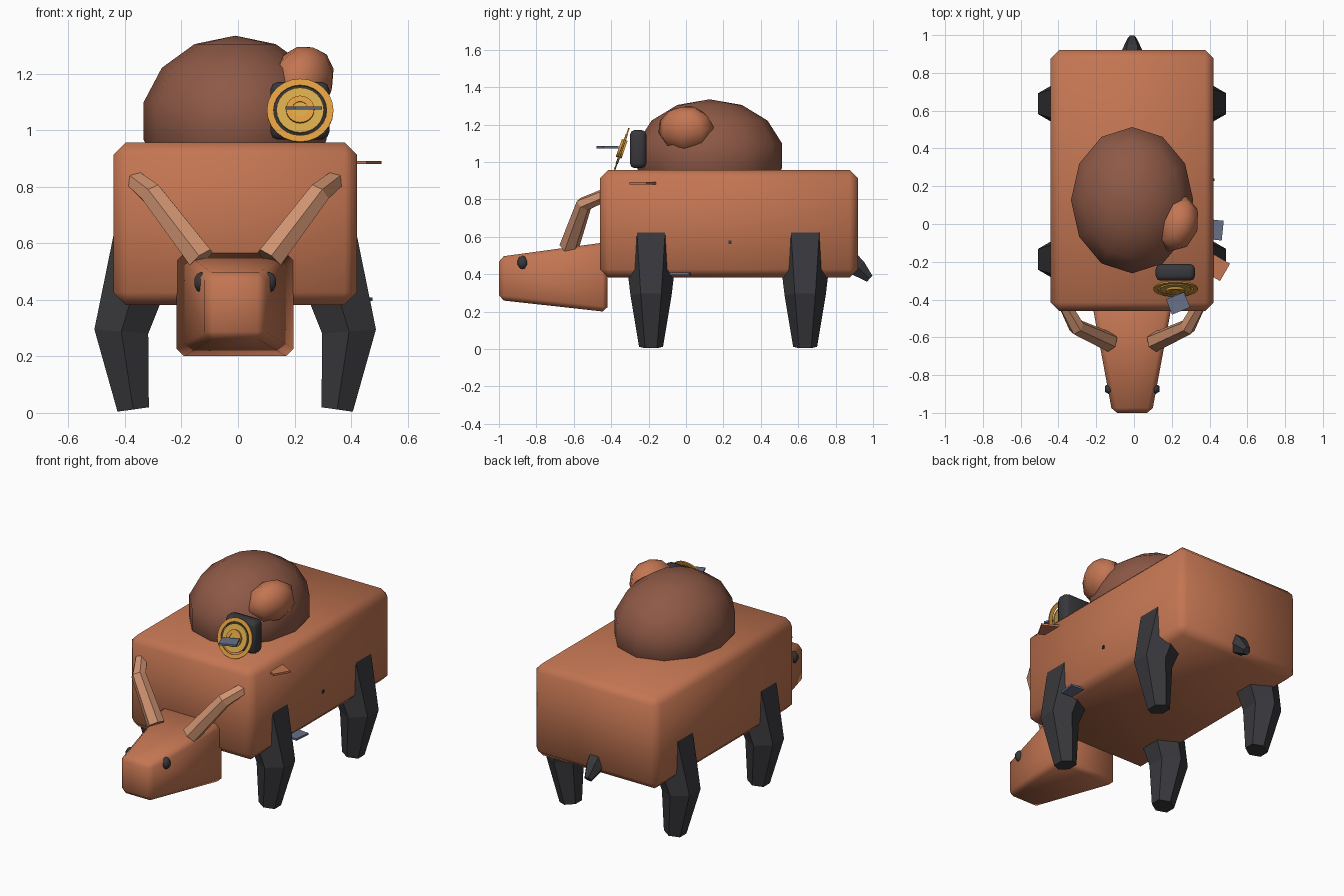
import bpy, bmesh, math
from mathutils import Vector, Matrix, Euler

if "Cube" in bpy.data.objects:
    bpy.data.objects.remove(bpy.data.objects["Cube"])

CX = -0.01  # mirror plane of the animal


def material(name, rgb):
    m = bpy.data.materials.new(name)
    m.diffuse_color = (*rgb, 1)
    m.use_nodes = True
    m.node_tree.nodes["Principled BSDF"].inputs["Base Color"].default_value = m.diffuse_color
    return m


HIDE = material("orange hide", (0.55, 0.18, 0.085))
HUMP = material("brown hump", (0.27, 0.10, 0.062))
DARK = material("charcoal", (0.04, 0.04, 0.046))
HORN = material("tan horn", (0.62, 0.29, 0.165))
GOLD = material("orange gold", (0.74, 0.34, 0.05))
BRASS = material("yellow brass", (0.67, 0.40, 0.07))
STEEL = material("blue grey steel", (0.14, 0.165, 0.25))


def finish(name, bm, mat, loc=(0, 0, 0), rot=(0, 0, 0), smooth=False):
    bmesh.ops.recalc_face_normals(bm, faces=bm.faces[:])
    for f in bm.faces:
        f.smooth = smooth
    me = bpy.data.meshes.new(name)
    bm.to_mesh(me)
    bm.free()
    me.materials.append(mat)
    ob = bpy.data.objects.new(name, me)
    ob.location, ob.rotation_euler = loc, rot
    bpy.context.collection.objects.link(ob)
    return ob


def bevel_all(bm, width, segments=1):
    bmesh.ops.bevel(bm, geom=bm.edges[:], offset=width, segments=segments,
                    affect='EDGES', profile=0.5)


def box(name, mat, loc, size, rot=(0, 0, 0), bevel=0, segments=1):
    bm = bmesh.new()
    bmesh.ops.create_cube(bm, size=1)
    bmesh.ops.scale(bm, vec=size, verts=bm.verts[:])
    if bevel:
        bevel_all(bm, bevel, segments)
    return finish(name, bm, mat, loc, rot, smooth=bool(bevel))


def ball(name, mat, loc, radii, seg, rings, rot=(0, 0, 0), smooth=True):
    bm = bmesh.new()
    bmesh.ops.create_uvsphere(bm, u_segments=seg, v_segments=rings, radius=1)
    bmesh.ops.scale(bm, vec=radii, verts=bm.verts[:])
    return finish(name, bm, mat, loc, rot, smooth)


def loft(name, mat, rings):
    """Closed skin through rings of points."""
    bm = bmesh.new()
    loops = [[bm.verts.new(p) for p in r] for r in rings]
    n = len(loops[0])
    for a, b in zip(loops, loops[1:]):
        for i in range(n):
            j = (i + 1) % n
            bm.faces.new((a[i], a[j], b[j], b[i]))
    bm.faces.new(loops[0])
    bm.faces.new(loops[-1])
    return finish(name, bm, mat)


def hexagon(center, radius, u, v):
    """Six-sided ring with a vertex along v and a flat facing u."""
    return [Vector(center) + radius * (u * math.sin(k * math.pi / 3) + v * math.cos(k * math.pi / 3))
            for k in range(6)]


def tube(name, mat, stations, v):
    """Six-sided tapered tube; stations are (point, radius)."""
    pts = [Vector(p) for p, _ in stations]
    rings = []
    for i, (p, r) in enumerate(stations):
        t = (pts[min(i + 1, len(pts) - 1)] - pts[max(i - 1, 0)]).normalized()
        w = (v - t * v.dot(t)).normalized()
        rings.append(hexagon(p, r, t.cross(w), w))
    return loft(name, mat, rings)


# Body block and domed hump
box("body", HIDE, (CX, 0.23, 0.67), (0.863, 1.38, 0.575), bevel=0.044)
ball("hump", HUMP, (CX, 0.126, 1.033), (0.332, 0.397, 0.302), 12, 7)
ball("side_lump", HIDE, (0.228, 0.0, 1.173), (0.112, 0.155, 0.128), 8, 6,
     (0.1, math.radians(20), math.radians(-16)))

# Head: tapered block, narrow at the nose
bm = bmesh.new()
bmesh.ops.create_cube(bm, size=1)
for vert in bm.verts:
    nose = vert.co.y < 0
    top = vert.co.z > 0
    side = 1 if vert.co.x > 0 else -1
    if nose:
        vert.co = (side * 0.105, -1.0, 0.493 if top else 0.262)
    else:
        vert.co = (side * 0.212, -0.42, 0.572 if top else 0.198)
bevel_all(bm, 0.026)
finish("head", bm, HIDE, (CX, 0, 0), smooth=True)

# Eyes, horns and legs on both sides
for s, side in ((1, "right"), (-1, "left")):
    ball(side + "_eye", DARK, (CX + s * 0.12, -0.873, 0.462), (0.03, 0.031, 0.037), 6, 5)
    tube(side + "_horn", HORN,
         [((CX + s * 0.12, -0.625, 0.545), 0.053),
          ((CX + s * 0.295, -0.545, 0.775), 0.044),
          ((CX + s * 0.355, -0.43, 0.825), 0.036)], Vector((0, 1, 0)))
    for part, y in (("front", -0.187), ("back", 0.637)):
        X, Y = Vector((1, 0, 0)), Vector((0, 1, 0))
        spec = ((0.29, 0.66, 0.155, 0), (0.403, 0.288, 0.11, 0.08), (0.361, 0.012, 0.064, -0.14))
        loft(f"{part}_{side}_leg", DARK,
             [hexagon((CX + s * x, y, z), r, Vector((s, 0, tilt)), Y) for x, z, r, tilt in spec])

# Short tail
tube("tail", DARK, [((CX, 0.86, 0.485), 0.062), ((CX, 0.92, 0.433), 0.054),
                    ((CX, 0.982, 0.376), 0.025)], Vector((1, 0, 0)))

# Dark housing on the shoulder
box("housing", DARK, (0.219, -0.256, 1.069), (0.208, 0.088, 0.204), bevel=0.026, segments=2)


# Tilted gold dial: concentric rings turned around one axis
def ring(name, mat, inner, outer, low, high, seg=24):
    bm = bmesh.new()
    prof = [(inner, low), (outer, low), (outer, high), (inner, high)]
    loops = [[bm.verts.new((r * math.cos(a), r * math.sin(a), z)) for r, z in prof]
             for a in (k * math.tau / seg for k in range(seg))]
    for i in range(seg):
        a, b = loops[i], loops[(i + 1) % seg]
        for k in range(4):
            m = (k + 1) % 4
            bm.faces.new((a[k], a[m], b[m], b[k]))
    return finish(name, bm, mat, (0.22, -0.343, 1.07), (math.radians(71), 0, 0))


ring("dial_outer_ring", GOLD, 0.094, 0.118, -0.004, 0.004)
ring("dial_disc", BRASS, 0.002, 0.084, -0.006, 0.006)
ring("dial_inner_ring", GOLD, 0.028, 0.05, -0.015, 0.017)
ring("dial_hub", BRASS, 0.001, 0.028, -0.01, 0.013)

# Thin plates and a small stud
box("dial_blade", STEEL, (0.233, -0.42, 1.079), (0.103, 0.087, 0.012), (0, 0, math.radians(22)))
box("lower_plate", STEEL, (0.42, -0.03, 0.402), (0.1, 0.105, 0.012), (0, 0, math.radians(-6)))
box("upper_plate", HIDE, (0.43, -0.226, 0.886), (0.12, 0.106, 0.012), (0, 0, math.radians(-30)))
box("side_stud", DARK, (0.421, 0.235, 0.57), (0.012, 0.014, 0.018))
